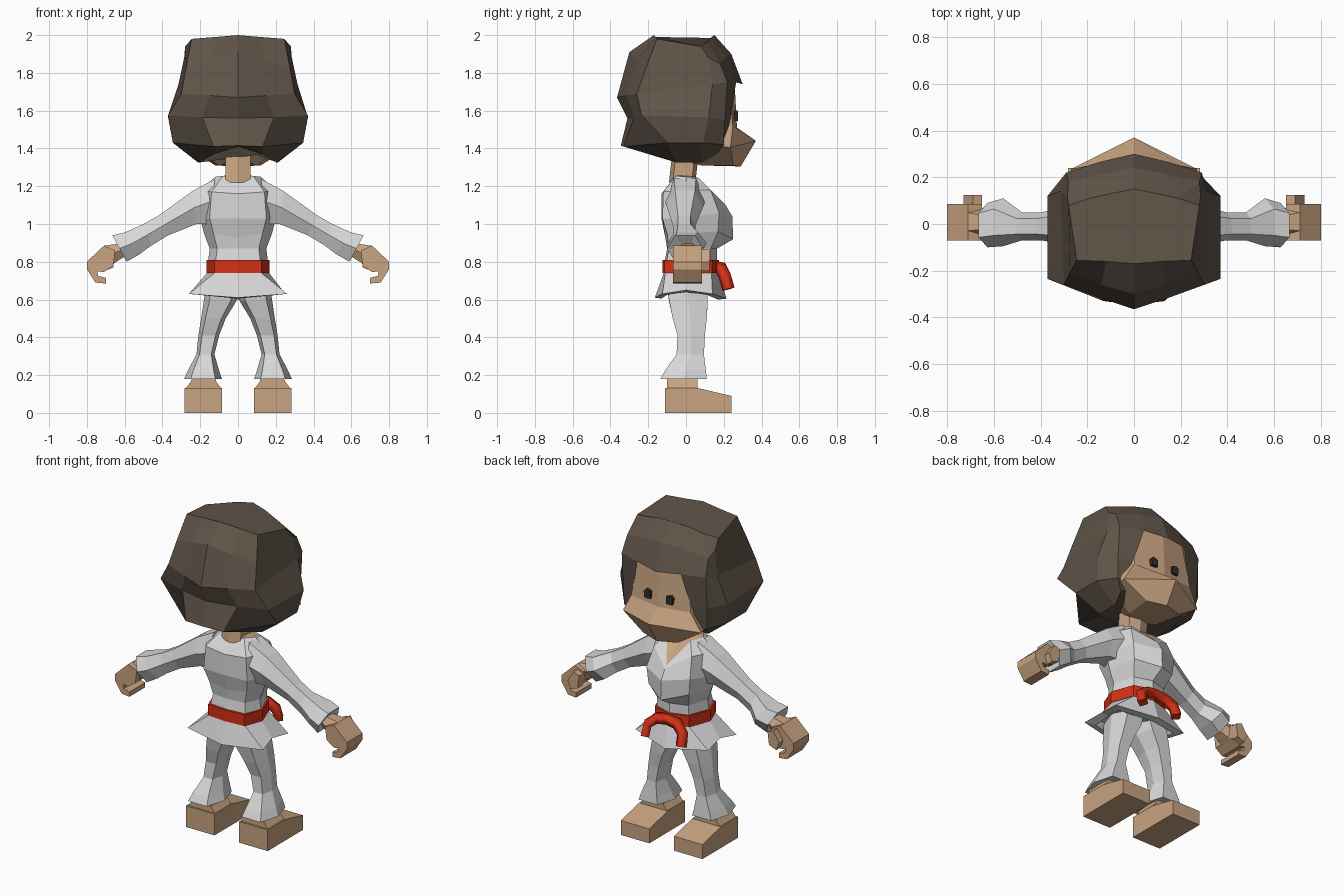
import bpy, bmesh
from mathutils import Vector

if "Cube" in bpy.data.objects:
    bpy.data.objects.remove(bpy.data.objects["Cube"], do_unlink=True)


def material(name, rgb):
    m = bpy.data.materials.new(name)
    m.use_nodes = True
    m.diffuse_color = (*rgb, 1)
    bsdf = m.node_tree.nodes["Principled BSDF"]
    bsdf.inputs["Base Color"].default_value = (*rgb, 1)
    bsdf.inputs["Roughness"].default_value = 0.9
    return m


SKIN = material("skin", (0.58, 0.37, 0.22))
HAIR = material("dark brown hair", (0.115, 0.088, 0.065))
CLOTH = material("white cloth", (0.68, 0.68, 0.68))
RED = material("red belt", (0.66, 0.03, 0.008))
DARK = material("black eyes", (0.03, 0.026, 0.022))


def finish(name, bm, *mats):
    bmesh.ops.recalc_face_normals(bm, faces=bm.faces)
    me = bpy.data.meshes.new(name)
    bm.to_mesh(me)
    bm.free()
    for m in mats:
        me.materials.append(m)
    ob = bpy.data.objects.new(name, me)
    bpy.context.collection.objects.link(ob)
    return ob


def loft(name, rings, mats, skip=lambda i, j: False, tip=None):
    """Skin closed rings; an optional tip point closes the end in the last material."""
    bm = bmesh.new()
    vs = [[bm.verts.new(p) for p in r] for r in rings]
    n = len(vs[0])
    for i in range(len(vs) - 1):
        for j in range(n):
            if not skip(i, j):
                k = (j + 1) % n
                bm.faces.new((vs[i][j], vs[i][k], vs[i + 1][k], vs[i + 1][j]))
    bm.faces.new(vs[0][::-1])
    if tip:
        t = bm.verts.new(tip)
        for j in range(n):
            f = bm.faces.new((vs[-1][j], vs[-1][(j + 1) % n], t))
            f.material_index = len(mats) - 1
    else:
        bm.faces.new(vs[-1])
    return finish(name, bm, *mats)


def whole(half):
    """Half ring from back centre to face centre, mirrored into a full ring."""
    return half + [(-x, y, z) for x, y, z in half[-2:0:-1]]


def limb(name, rings, mat, side, flat_y=False):
    """Six-sided tube; each ring is (outer xz, inner xz, y min, y max)."""
    shape = [(1, -.55), (1, .55), (0, 1), (-1, .55), (-1, -.55), (0, -1)]
    if flat_y:
        shape = [(.65, -1), (1, 0), (.65, 1), (-.65, 1), (-1, 0), (-.65, -1)]
    out = []
    for a, b, y0, y1 in rings:
        a, b = Vector((a[0], 0, a[1])), Vector((b[0], 0, b[1]))
        c, u = (a + b) / 2, (a - b) / 2
        ring = []
        for s, t in shape:
            p = c + u * s
            ring.append((p.x * side, (y0 + y1) / 2 + t * (y1 - y0) / 2, p.z))
        out.append(ring)
    return loft(name, out, [mat])


def prism(name, pts, mat, axis, lo, hi, side):
    """Extrude a profile: (x, z) along y, or (y, z) along x."""
    def put(p, d):
        return (p[0] * side, d, p[1]) if axis == "y" else (d * side, p[0], p[1])
    return loft(name, [[put(p, d) for p in pts] for d in (lo, hi)], [mat])


# Hair: faceted shell, open around the face
hair = [
    [(0, -.17, 2), (.12, -.16, 1.99), (.245, -.155, 1.98), (.28, .08, 1.94),
     (.19, .11, 1.96), (.1, .13, 1.985), (0, .15, 2)],
    [(0, -.3, 1.91), (.14, -.26, 1.87), (.275, -.21, 1.83), (.285, .12, 1.88),
     (.28, .18, 1.85), (.13, .215, 1.885), (0, .24, 1.9)],
    [(0, -.365, 1.67), (.15, -.315, 1.68), (.3, -.26, 1.69), (.315, .14, 1.74),
     (.29, .22, 1.75), (.15, .265, 1.75), (0, .3, 1.74)],
    [(0, -.31, 1.56), (.19, -.275, 1.565), (.37, -.235, 1.575), (.37, .12, 1.565),
     (.29, .205, 1.55), (.2, .235, 1.55), (0, .12, 1.6)],
    [(0, -.345, 1.415), (.13, -.33, 1.41), (.345, -.1, 1.43), (.345, .09, 1.43),
     (.285, .2, 1.42), (.24, .2, 1.41), (0, .1, 1.42)],
    [(0, -.15, 1.41), (.13, -.13, 1.37), (.205, -.05, 1.325), (.21, .08, 1.325),
     (.23, .16, 1.37), (.2, .17, 1.38), (0, .1, 1.4)],
]
loft("hair", [whole(r) for r in hair], [HAIR], lambda i, j: i >= 2 and j in (5, 6))

# Head with a ridged face and a pointed muzzle
head = [
    [(0, -.2, 1.8), (.24, 0, 1.8), (.17, .22, 1.79), (0, .255, 1.79)],
    [(0, -.2, 1.52), (.27, .05, 1.53), (.205, .248, 1.52), (0, .27, 1.51)],
    [(0, -.15, 1.42), (.24, .08, 1.42), (.27, .235, 1.405), (0, .37, 1.44)],
    [(0, -.06, 1.35), (.1, .08, 1.31), (.12, .25, 1.31), (0, .29, 1.305)],
]
loft("head", [whole(r) for r in head], [SKIN])

# Neck
loft("neck", [whole([(0, -.09 + d, z), (.065, -.07 + d, z), (.065, .03 + d, z), (0, .05 + d, z)])
              for z, d in ((1.22, 0), (1.4, .02))], [SKIN])

# Tunic top with an open V neckline
torso = [
    [(0, -.115, .79), (.12, -.105, .79), (.16, 0, .79), (.11, .13, .79), (0, .165, .79)],
    [(0, -.1, .87), (.11, -.09, .87), (.15, 0, .87), (.11, .13, .87), (0, .165, .87)],
    [(0, -.11, .93), (.13, -.1, .95), (.18, 0, .95), (.14, .17, .96), (0, .25, .92)],
    [(0, -.13, 1.03), (.15, -.125, 1.03), (.2, 0, 1.03), (.15, .175, 1.06), (0, .245, 1.04)],
    [(0, -.13, 1.16), (.14, -.12, 1.17), (.2, 0, 1.18), (.13, .13, 1.18), (0, .21, 1.1)],
    [(0, -.06, 1.24), (.08, -.055, 1.255), (.12, 0, 1.25), (.08, .07, 1.24), (0, .195, 1.115)],
]
loft("tunic", [whole(r) for r in torso], [CLOTH, SKIN], tip=(0, .03, 1.26))

# Belt and its looped ends
loft("belt", [whole([(0, -.125, z), (.125, -.115, z), (.168, 0, z), (.118, .138, z), (0, .175, z)])
              for z in (.74, .81)], [RED])
curve = bpy.data.curves.new("belt_ends", "CURVE")
curve.dimensions = "3D"
curve.bevel_depth = .034
curve.bevel_resolution = 0
curve.use_fill_caps = True
half = [(.125, .225, .655), (.12, .205, .725), (.07, .185, .765)]
path = half + [(0, .18, .775)] + [(-x, y, z) for x, y, z in half[::-1]]
spline = curve.splines.new("POLY")
spline.points.add(len(path) - 1)
for point, co in zip(spline.points, path):
    point.co = (*co, 1)
curve.materials.append(RED)
bpy.context.collection.objects.link(bpy.data.objects.new("belt_ends", curve))

# Flared tunic skirt with a shallow hollow underneath
skirt = [
    [(0, -.11, .77), (.12, -.1, .77), (.16, 0, .77), (.11, .13, .77), (0, .16, .77)],
    [(0, -.118, .74), (.125, -.11, .74), (.165, 0, .74), (.115, .135, .74), (0, .17, .74)],
    [(0, -.165, .61), (.26, -.125, .63), (.235, 0, .65), (.25, .14, .63), (0, .215, .605)],
    [(0, -.13, .605), (.2, -.1, .625), (.19, 0, .64), (.2, .11, .625), (0, .17, .6)],
    [(0, -.1, .64), (.18, -.08, .65), (.17, 0, .66), (.18, .09, .65), (0, .14, .64)],
]
loft("tunic_skirt", [whole(r) for r in skirt], [CLOTH])

for side, word in ((1, "left"), (-1, "right")):
    # Sleeve widening towards the cuff
    limb(word + "_sleeve", [
        ((.12, 1.24), (.16, 1.0), -.11, .1),
        ((.24, 1.175), (.22, 1.0), -.1, .09),
        ((.42, 1.045), (.37, .94), -.07, .05),
        ((.5, 1.0), (.46, .885), -.07, .05),
        ((.6, .955), (.52, .84), -.095, .11),
        ((.665, .94), (.59, .8), -.1, .09),
        ((.63, .9), (.595, .83), -.05, .05)], CLOTH, side)
    # Wrist, curled fingers and thumb
    limb(word + "_wrist", [((.6, .9), (.58, .84), -.04, .05),
                           ((.71, .885), (.66, .79), -.06, .08)], SKIN, side)
    prism(word + "_hand", [(.65, .86), (.71, .885), (.8, .8), (.8, .76), (.755, .69),
                           (.7, .685), (.7, .715), (.74, .725), (.745, .75), (.71, .745),
                           (.66, .78)], SKIN, "y", -.07, .085, side)
    prism(word + "_thumb", [(.65, .85), (.69, .865), (.73, .8), (.71, .75), (.66, .77)],
          SKIN, "y", .08, .125, side)
    # Trouser leg with a flared hem
    limb(word + "_trouser_leg", [
        ((.17, .68), (-.01, .66), -.1, .11),
        ((.18, .6), (.01, .59), -.09, .115),
        ((.195, .5), (.065, .5), -.07, .11),
        ((.21, .41), (.1, .41), -.045, .1),
        ((.22, .31), (.125, .31), -.05, .095),
        ((.265, .225), (.1, .225), -.11, .105),
        ((.285, .18), (.085, .18), -.135, .11),
        ((.25, .185), (.12, .185), -.09, .07)], CLOTH, side, True)
    # Ankle and wedge foot
    prism(word + "_ankle", [(.09, .12), (.275, .12), (.275, .132), (.25, .165), (.235, .2),
                            (.125, .2), (.115, .165), (.09, .132)], SKIN, "y", -.1, .06, side)
    prism(word + "_foot", [(-.11, 0), (.24, 0), (.24, .09), (.06, .132), (-.11, .132)],
          SKIN, "x", .085, .282, side)
    # Eye
    prism(word + "_eye", [(.055, 1.545), (.095, 1.545), (.1, 1.585), (.085, 1.6), (.055, 1.59)],
          DARK, "y", .255, .275, side)
